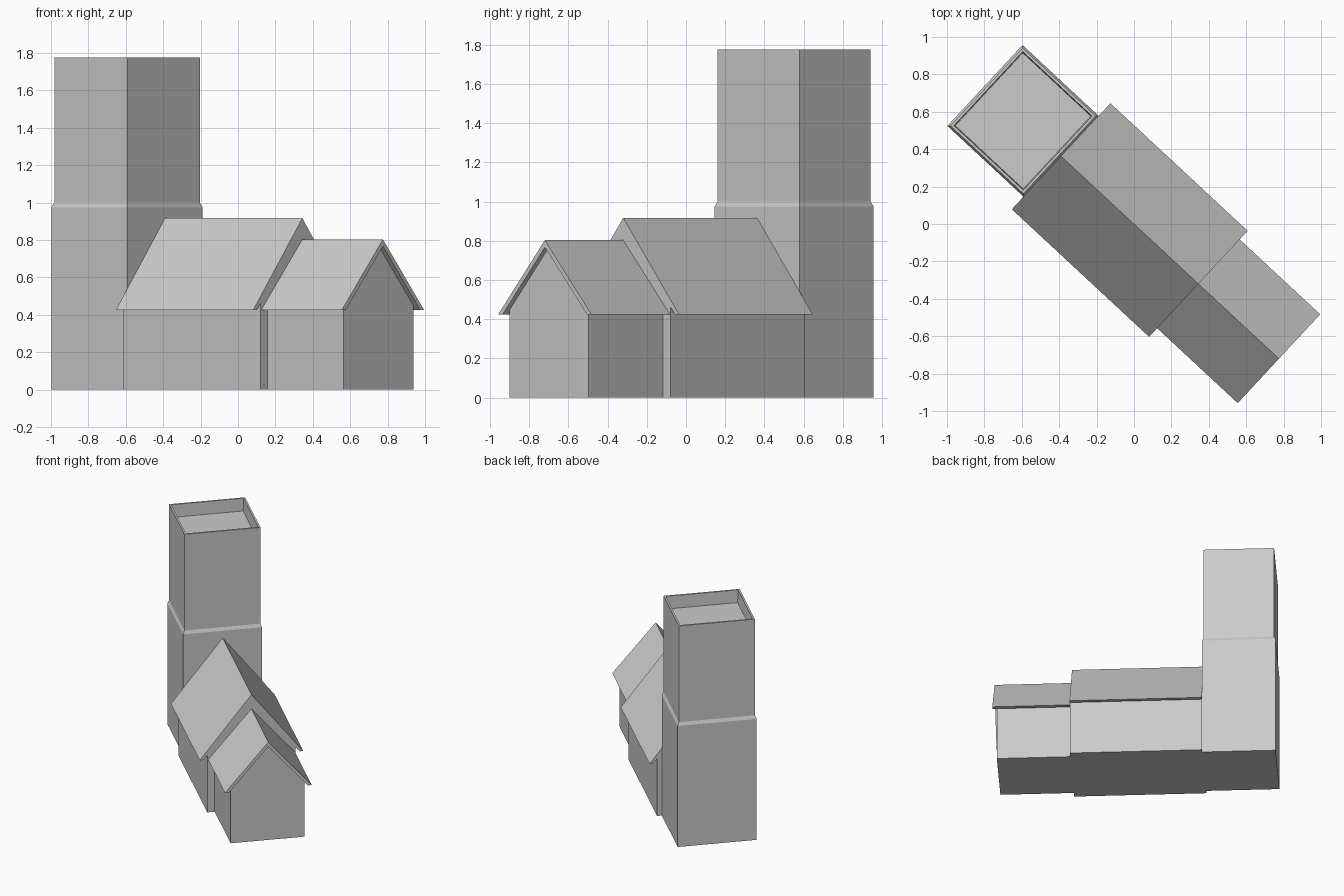
import bpy, math

if "Cube" in bpy.data.objects:
    bpy.data.objects.remove(bpy.data.objects["Cube"])

ANGLE = math.radians(-42.9)  # the building's long axis, seen from above


def make_object(name, verts, faces):
    mesh = bpy.data.meshes.new(name)
    mesh.from_pydata(verts, [], faces)
    mesh.update()
    ob = bpy.data.objects.new(name, mesh)
    ob.rotation_euler.z = ANGLE
    bpy.context.collection.objects.link(ob)
    return ob


def bridge(rings):
    """Quads between successive rings of n points."""
    n = len(rings[0])
    return [(r * n + i, r * n + (i + 1) % n, (r + 1) * n + (i + 1) % n, (r + 1) * n + i)
            for r in range(len(rings) - 1) for i in range(n)]


def prism(name, profile, start, end):
    """Extrude a (y, z) profile along the building axis."""
    n = len(profile)
    rings = [[(s, y, z) for y, z in profile] for s in (end, start)]
    faces = bridge(rings)
    faces = [tuple(reversed(f)) for f in faces]
    # chevrons are capped as two quads, walls as one polygon
    if n == 6:
        caps = [(0, 1, 4, 5), (1, 2, 3, 4)]
    else:
        caps = [tuple(range(n))]
    faces += caps + [tuple(n + i for i in reversed(c)) for c in caps]
    faces = [tuple(reversed(f)) for f in faces] if n == 6 else faces
    return make_object(name, rings[0] + rings[1], faces)


def gabled_block(name, wall, eave, ridge, start, wall_end, roof_end):
    """Gabled walls with an overhanging roof slab on top."""
    low, thick = 0.425, 0.036
    slope = (ridge - low) / eave
    inner = eave - thick / slope
    wall_top = ridge - thick - slope * wall
    prism(name + "_walls", [(-wall, 0), (wall, 0), (wall, wall_top),
                            (0, ridge - thick), (-wall, wall_top)], start, wall_end)
    prism(name + "_roof", [(-eave, low), (0, ridge), (eave, low),
                           (inner, low), (0, ridge - thick), (-inner, low)], start, roof_end)


# Tower: stacked square rings, with a set-back and a sunken roof behind the parapet
half, centre = 0.295, -0.81
depth = 0.278
rings = []
for inset, z in [(0, 0), (0, 0.975), (0.011, 1.0), (0.011, 1.775),
                 (0.025, 1.775), (0.03, 1.675)]:
    a, b = depth - inset, half - inset
    rings.append([(centre - a, -b, z), (centre + a, -b, z),
                  (centre + a, b, z), (centre - a, b, z)])
last = 4 * (len(rings) - 1)
make_object("tower", sum(rings, []),
            bridge(rings) + [(3, 2, 1, 0), tuple(range(last, last + 4))])

# Nave and the smaller chancel
gabled_block("nave", 0.33, 0.387, 0.917, -0.532, 0.47, 0.47)
gabled_block("chancel", 0.275, 0.324, 0.803, 0.47, 1.027, 1.058)
